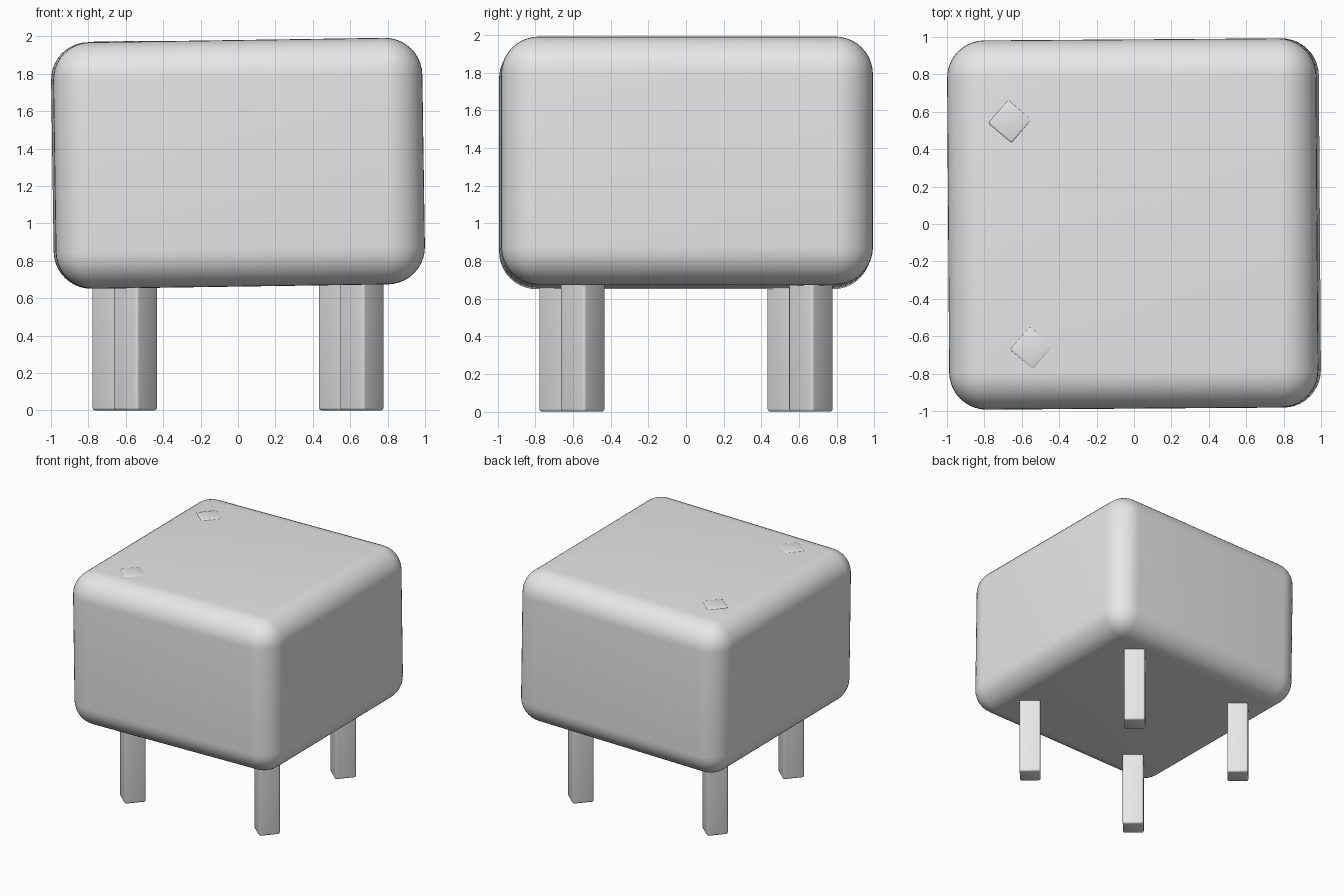
import bpy
from math import radians
from mathutils import Matrix, Vector

default_cube = bpy.data.objects.get("Cube")
if default_cube:
    bpy.data.objects.remove(default_cube, do_unlink=True)

grey = bpy.data.materials.new("plain_grey")
grey.use_nodes = True
grey.diffuse_color = (0.8, 0.8, 0.8, 1)
grey.node_tree.nodes["Principled BSDF"].inputs["Base Color"].default_value = (0.8, 0.8, 0.8, 1)


def rounded_box(name, size, location, rotation, radius, segments):
    """Box with rounded edges and smooth shading."""
    bpy.ops.mesh.primitive_cube_add(size=1, location=location, rotation=rotation)
    box = bpy.context.object
    box.name = name
    box.scale = size
    bpy.ops.object.transform_apply(location=False, rotation=False, scale=True)
    bevel = box.modifiers.new("rounding", 'BEVEL')
    bevel.width = radius
    bevel.segments = segments
    bpy.ops.object.modifier_apply(modifier=bevel.name)
    bpy.ops.object.shade_smooth_by_angle(angle=radians(30))
    box.data.materials.append(grey)
    return box


# Cushion block, leaning very slightly to one side
rounded_box("cushion", (1.974, 1.974, 1.318), (0, 0, 1.321),
            (0, radians(-0.85), radians(0.4)), 0.2, 10)

# Four square posts in a quarter-turn pattern, just reaching through the top
post_height = 1.975
post_names = ["back_left_leg", "back_right_leg", "front_right_leg", "front_left_leg"]
for i, name in enumerate(post_names):
    spot = Matrix.Rotation(radians(90 * i), 3, 'Z') @ Vector((0.548, 0.663, 0))
    rounded_box(name, (0.172, 0.172, post_height), (spot.x, spot.y, post_height / 2),
                (0, 0, radians(49 + 90 * i)), 0.015, 3)
